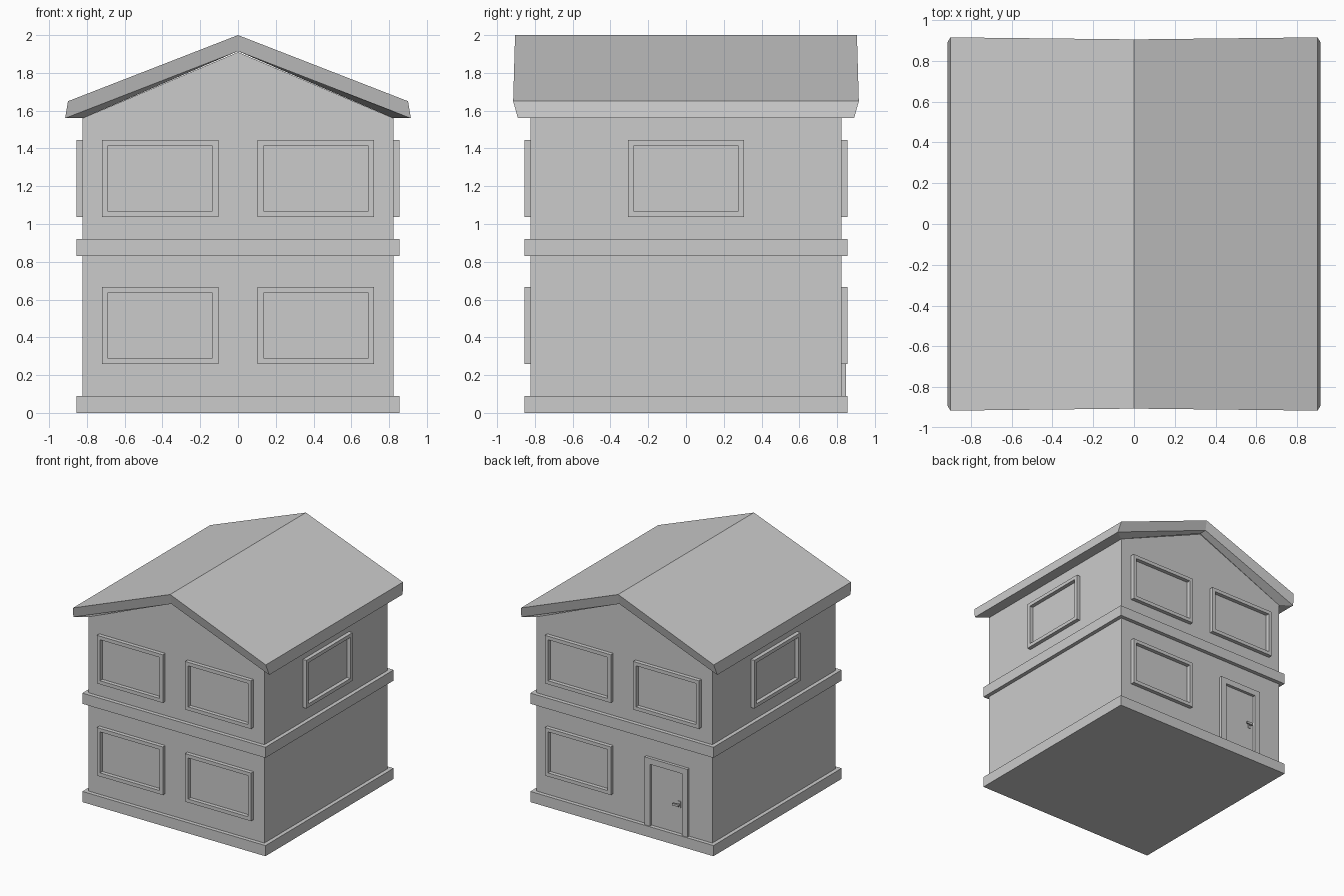
import bpy, bmesh
from math import radians
from mathutils import Matrix, Vector

if "Cube" in bpy.data.objects:
    bpy.data.objects.remove(bpy.data.objects["Cube"])


def loft(name, loops, extra_faces=(), extra_verts=(), matrix=Matrix()):
    """Skin a series of closed loops, then add faces by vertex index."""
    bm = bmesh.new()
    n = len(loops[0])
    v = [bm.verts.new(matrix @ Vector(p)) for loop in loops for p in loop]
    v += [bm.verts.new(matrix @ Vector(p)) for p in extra_verts]
    for k in range(len(loops) - 1):
        for i in range(n):
            j = (i + 1) % n
            bm.faces.new([v[k*n + i], v[k*n + j], v[k*n + n + j], v[k*n + n + i]])
    for f in extra_faces:
        bm.faces.new([v[i] for i in f])
    bmesh.ops.recalc_face_normals(bm, faces=bm.faces)
    mesh = bpy.data.meshes.new(name)
    bm.to_mesh(mesh)
    bm.free()
    ob = bpy.data.objects.new(name, mesh)
    bpy.context.collection.objects.link(ob)
    return ob


def square(r, z):
    return [(-r, -r, z), (r, -r, z), (r, r, z), (-r, r, z)]


def ridge_loop(x, y, z, ridge_y, ridge_z):
    return [(-x, -y, z), (0, -ridge_y, ridge_z), (x, -y, z),
            (x, y, z), (0, ridge_y, ridge_z), (-x, y, z)]


def rect(w, h, y, z):
    return [(-w, y, z - h), (w, y, z - h), (w, y, z + h), (-w, y, z + h)]


WALL, TRIM = 0.822, 0.855

# Walls with stepped plinth and floor band, closed by two gables
steps = [(TRIM, 0), (TRIM, 0.09), (WALL, 0.09), (WALL, 0.83),
         (TRIM, 0.83), (TRIM, 0.92), (WALL, 0.92), (WALL, 1.56)]
t = 4 * (len(steps) - 1)
loft("house_walls", [square(r, z) for r, z in steps],
     [(0, 1, 2, 3), (t, t + 1, t + 4), (t + 2, t + 3, t + 5)],
     [(0, -WALL, 1.91), (0, WALL, 1.91)])

# Roof: soffit, sloped fascia and two pitches
loft("roof", [ridge_loop(WALL, WALL, 1.56, WALL, 1.915),
              ridge_loop(0.915, 0.89, 1.56, 0.89, 1.915),
              ridge_loop(0.90, 0.915, 1.65, 0.905, 2.0)],
     [(12, 13, 16, 17), (13, 14, 15, 16)])


# Window frames: raised rings around the wall panes
def window(name, angle, x, z):
    m = Matrix.Rotation(radians(angle), 4, 'Z') @ Matrix.Translation((x, 0, 0))
    loft(name, [rect(0.308, 0.203, -WALL, z), rect(0.308, 0.203, -TRIM, z),
                rect(0.278, 0.173, -TRIM, z), rect(0.278, 0.173, -WALL, z)], matrix=m)


LOW, HIGH, SIDE = 0.463, 1.241, 0.412
for side, angle in (("front", 0), ("back", 180)):
    for label, x in (("left", -SIDE), ("right", SIDE)):
        window(f"{side}_upper_{label}_window", angle, x, HIGH)
        if side == "front" or x < 0:
            window(f"{side}_lower_{label}_window", angle, x, LOW)
window("right_side_window", 90, 0, HIGH)
window("left_side_window", -90, 0, HIGH)

# Door on the back wall: three-sided frame
back = Matrix.Rotation(radians(180), 4, 'Z') @ Matrix.Translation((0.405, 0, 0))
outline = [(-0.20, 0.09), (-0.20, 0.663), (0.20, 0.663), (0.20, 0.09),
           (0.15, 0.09), (0.15, 0.613), (-0.15, 0.613), (-0.15, 0.09)]
loft("door_frame", [[(x, y, z) for x, z in outline] for y in (-WALL, -0.847)],
     [range(8, 16)], matrix=back)


# Door handle: plate, stem and lever
def block(name, x, hw, hh, y0, y1, z=0.335):
    m = back @ Matrix.Translation((x, 0, 0))
    loft(name, [rect(hw, hh, y0, z), rect(hw, hh, y1, z)],
         [(0, 1, 2, 3), (4, 5, 6, 7)], matrix=m)


block("handle_plate", 0.11, 0.012, 0.028, -WALL, -0.828)
block("handle_stem", 0.11, 0.008, 0.008, -0.826, -0.852)
block("handle_lever", 0.092, 0.028, 0.009, -0.842, -0.854)
